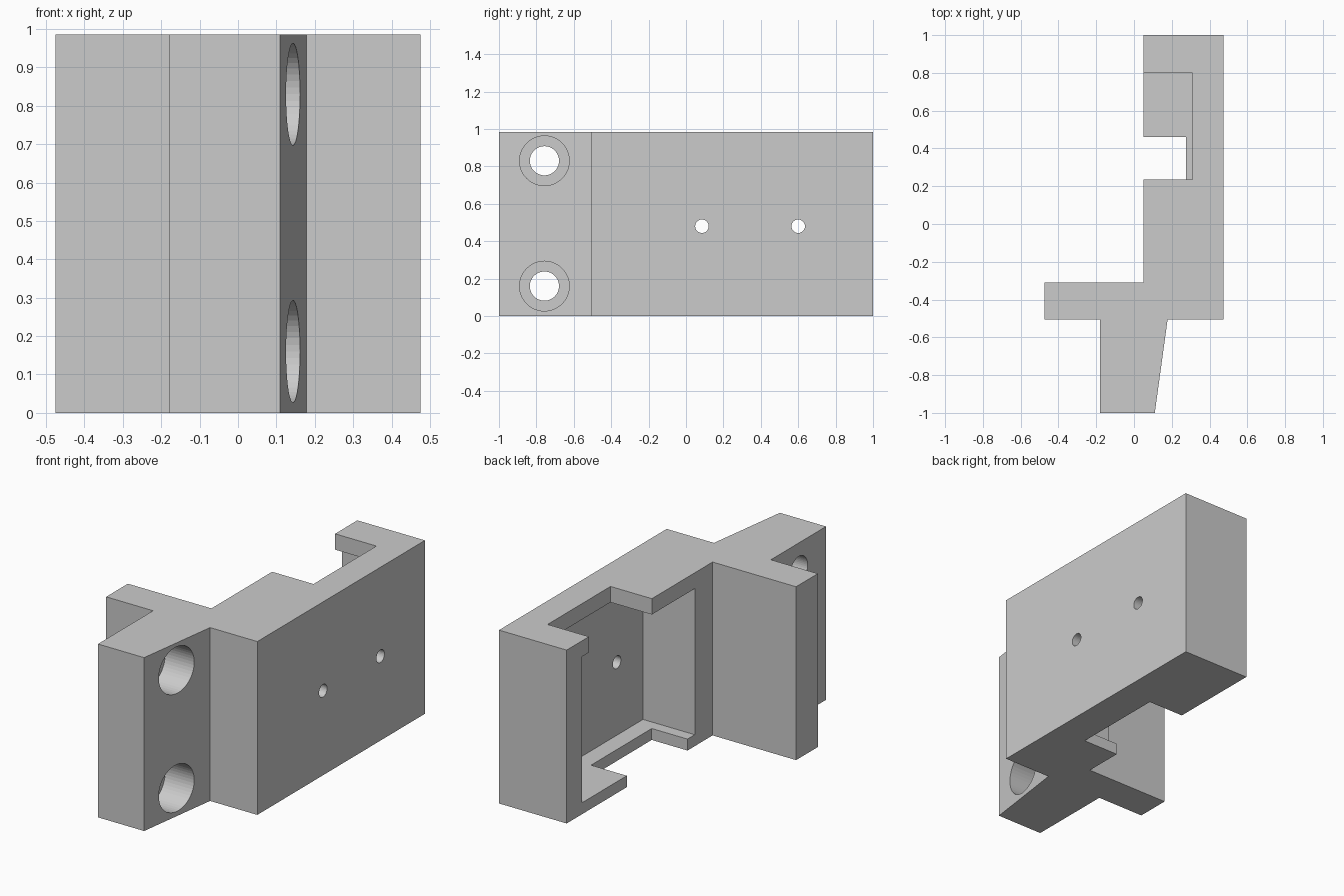
import bpy
import bmesh
import math
from mathutils import Matrix

cube = bpy.data.objects.get("Cube")
if cube:
    bpy.data.objects.remove(cube, do_unlink=True)

HEIGHT = 0.985

grey = bpy.data.materials.new("light grey")
grey.use_nodes = True
colour = (0.6, 0.6, 0.6, 1)
grey.diffuse_color = colour
grey.node_tree.nodes["Principled BSDF"].inputs["Base Color"].default_value = colour


def make_object(name, bm):
    bmesh.ops.recalc_face_normals(bm, faces=bm.faces)
    mesh = bpy.data.meshes.new(name)
    bm.to_mesh(mesh)
    bm.free()
    mesh.materials.append(grey)
    obj = bpy.data.objects.new(name, mesh)
    bpy.context.collection.objects.link(obj)
    return obj


def extrude_profile(name, points, height):
    bm = bmesh.new()
    face = bm.faces.new([bm.verts.new((x, y, 0)) for x, y in points])
    top = bmesh.ops.extrude_face_region(bm, geom=[face])["geom"]
    verts = [v for v in top if isinstance(v, bmesh.types.BMVert)]
    bmesh.ops.translate(bm, verts=verts, vec=(0, 0, height))
    return make_object(name, bm)


def box(name, x, y, z):
    obj = extrude_profile(name, [(x[0], y[0]), (x[1], y[0]), (x[1], y[1]), (x[0], y[1])], z[1] - z[0])
    obj.data.transform(Matrix.Translation((0, 0, z[0])))
    return obj


def rod(name, x, y, z, radius, segments):
    """Cylinder lying along the x axis."""
    bm = bmesh.new()
    place = Matrix.Translation(((x[0] + x[1]) / 2, y, z)) @ Matrix.Rotation(math.pi / 2, 4, "Y")
    bmesh.ops.create_cone(bm, cap_ends=True, segments=segments, radius1=radius,
                          radius2=radius, depth=x[1] - x[0], matrix=place)
    return make_object(name, bm)


# Bracket body: wide holder block, side flange and tapered mounting stem
bracket = extrude_profile("bracket_body", [
    (-0.18, -1), (0.11, -1), (0.178, -0.505), (0.475, -0.505), (0.475, 1),
    (0.05, 1), (0.05, -0.31), (-0.475, -0.31), (-0.475, -0.505), (-0.18, -0.505)], HEIGHT)

# Recess with an opening through the top lip and one through the bottom lip
cutters = [
    box("recess_cutter", (-0.1, 0.375), (-0.15, 0.86), (0.065, 0.895)),
    box("top_opening_cutter", (-0.15, 0.31), (0.235, 0.8), (0.5, 1.2)),
    box("bottom_opening_cutter", (-0.2, 0.275), (-0.085, 0.46), (-0.2, 0.45)),
]

# Small holes through the back wall of the recess
for y in (0.085, 0.6):
    cutters.append(rod("pin_hole_cutter", (0.3, 0.6), y, 0.48, 0.036, 32))

# Counterbored bolt holes through the stem
for z in (0.16, 0.83):
    cutters.append(rod("bolt_hole_cutter", (-0.4, 0.3), -0.757, z, 0.078, 48))
    cutters.append(rod("counterbore_cutter", (-0.02, 0.4), -0.757, z, 0.133, 48))

# Cut the openings and remove the cutters
bpy.context.view_layer.objects.active = bracket
for cutter in cutters:
    cutter.hide_render = True
    cut = bracket.modifiers.new(cutter.name, "BOOLEAN")
    cut.operation = "DIFFERENCE"
    cut.solver = "EXACT"
    cut.object = cutter
    bpy.ops.object.modifier_apply(modifier=cut.name)
    bpy.data.objects.remove(cutter, do_unlink=True)
